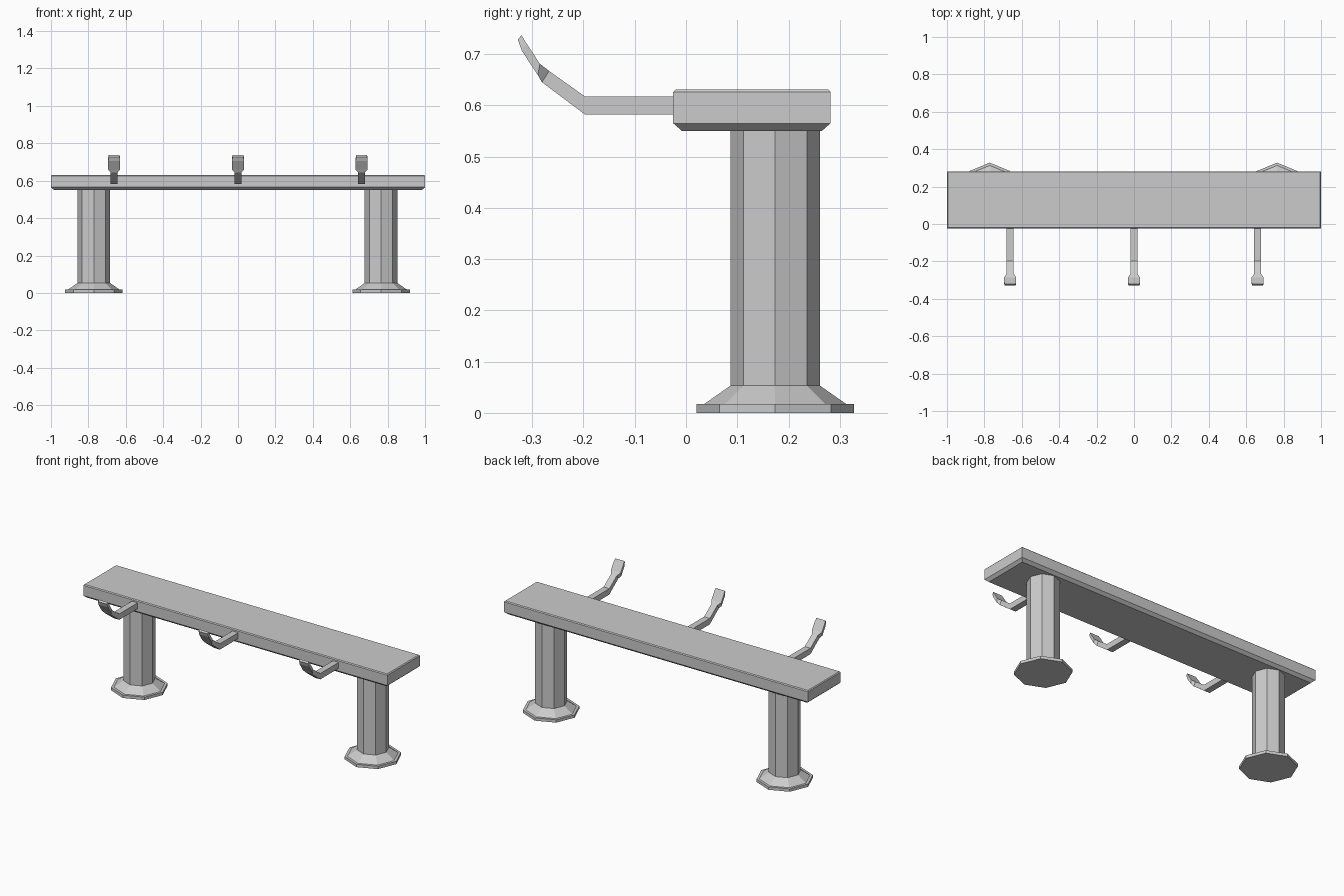
import bpy, math

if "Cube" in bpy.data.objects:
    bpy.data.objects.remove(bpy.data.objects["Cube"])


def loft(name, rings):
    """Flat-faced solid through a list of equal-length vertex rings, capped at both ends."""
    n = len(rings[0])
    verts = [v for ring in rings for v in ring]
    faces = [tuple(reversed(range(n))), tuple(range(len(verts) - n, len(verts)))]
    for r in range(len(rings) - 1):
        for i in range(n):
            j = (i + 1) % n
            faces.append((r * n + i, r * n + j, (r + 1) * n + j, (r + 1) * n + i))
    mesh = bpy.data.meshes.new(name)
    mesh.from_pydata(verts, [], faces)
    mesh.update()
    obj = bpy.data.objects.new(name, mesh)
    bpy.context.collection.objects.link(obj)
    return obj


def rectangle(inset, z):
    x0, x1, y0, y1 = -1 + inset, 1 - inset, -0.025 + inset, 0.282 - inset
    return [(x0, y0, z), (x1, y0, z), (x1, y1, z), (x0, y1, z)]


def octagon(x, y, radius, z):
    return [(x + radius * math.cos(i * math.pi / 4),
             y + radius * math.sin(i * math.pi / 4), z) for i in range(8)]


# Shelf board: chamfered underside, fine bevel on the top edge
loft("shelf_board", [rectangle(0.017, 0.55), rectangle(0, 0.565),
                     rectangle(0, 0.626), rectangle(0.005, 0.631)])

# Octagonal posts with flared feet: (radius, z)
post_profile = [(0.154, 0), (0.154, 0.017), (0.139, 0.017),
                (0.0875, 0.053), (0.0875, 0.551)]
for side, x in (("left", -0.771), ("right", 0.765)):
    loft(side + "_post", [octagon(x, 0.174, r, z) for r, z in post_profile])

# Hooks: upper (y, z), lower (y, z), half width
hook_sections = [
    ((-0.020, 0.617), (-0.020, 0.582), 0.019),
    ((-0.197, 0.617), (-0.197, 0.582), 0.019),
    ((-0.267, 0.667), (-0.281, 0.645), 0.019),
    ((-0.285, 0.681), (-0.289, 0.659), 0.032),
    ((-0.312, 0.722), (-0.320, 0.706), 0.032),
    ((-0.321, 0.737), (-0.328, 0.728), 0.029),
]
for side, x in (("left", -0.662), ("middle", 0), ("right", 0.661)):
    loft(side + "_hook", [[(x - w, *up), (x + w, *up), (x + w, *low), (x - w, *low)][::-1]
                          for up, low, w in hook_sections])

# Consistent outward normals
import bmesh
for obj in bpy.context.collection.objects:
    bm = bmesh.new()
    bm.from_mesh(obj.data)
    bmesh.ops.recalc_face_normals(bm, faces=bm.faces)
    bm.to_mesh(obj.data)
    bm.free()
